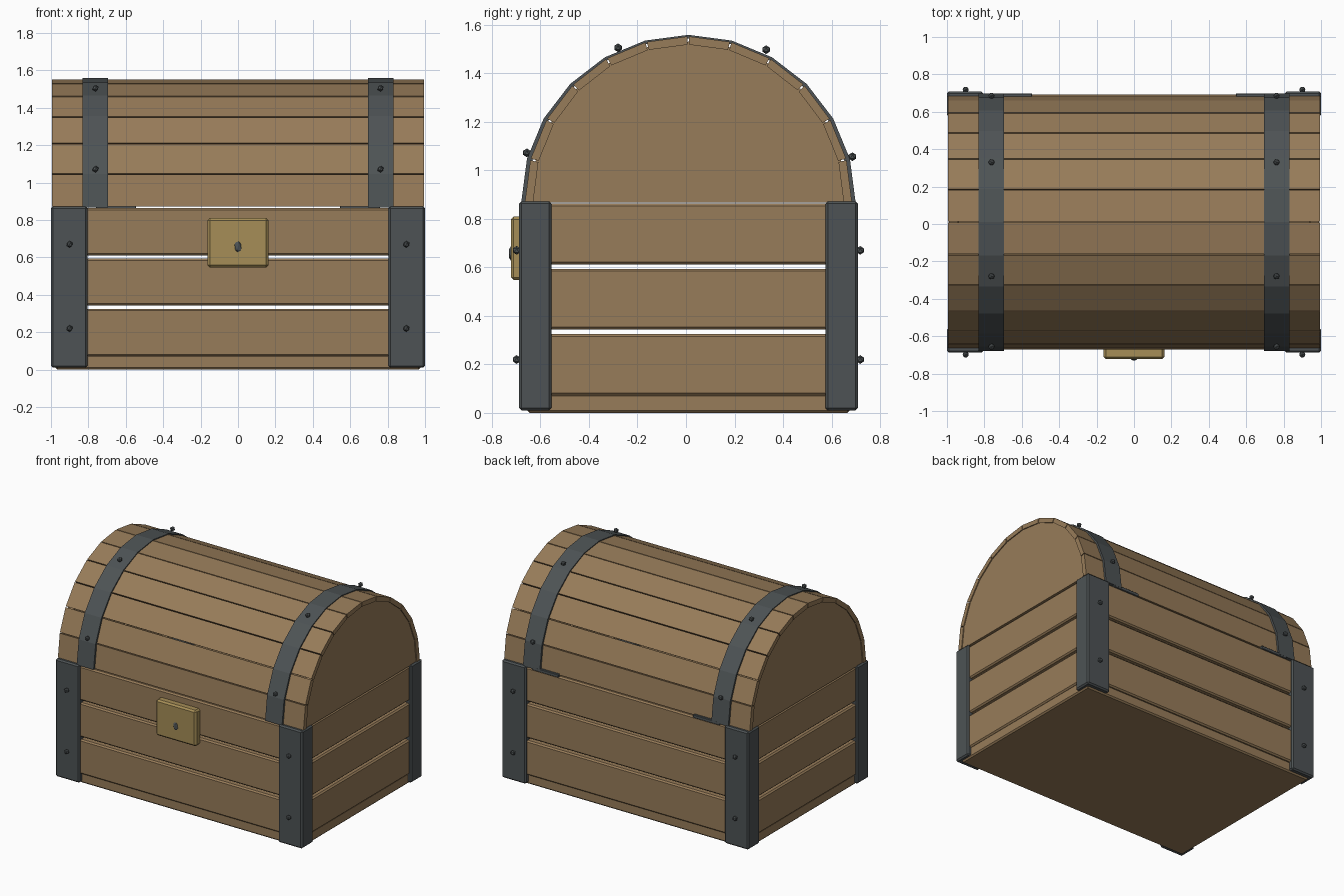
import bpy, bmesh, math
from mathutils import Matrix, Vector

if "Cube" in bpy.data.objects:
    bpy.data.objects.remove(bpy.data.objects["Cube"])

CY = 0.01      # depth centre of the body
LZ = 0.868     # height of the lid's base line


def material(name, rgb):
    m = bpy.data.materials.new(name)
    m.diffuse_color = (*rgb, 1)
    m.use_nodes = True
    m.node_tree.nodes["Principled BSDF"].inputs["Base Color"].default_value = m.diffuse_color
    return m


WOOD = material("brown wood", (0.31, 0.20, 0.10))
STEEL = material("dark steel", (0.075, 0.086, 0.09))
BRASS = material("dull brass", (0.38, 0.27, 0.095))


def finish(bm, name, mat):
    bmesh.ops.recalc_face_normals(bm, faces=bm.faces)
    me = bpy.data.meshes.new(name)
    bm.to_mesh(me)
    bm.free()
    me.materials.append(mat)
    ob = bpy.data.objects.new(name, me)
    bpy.context.collection.objects.link(ob)
    return ob


def box(name, lo, hi, mat, bevel=0.01):
    bm = bmesh.new()
    size = [h - l for l, h in zip(lo, hi)]
    mid = [(h + l) / 2 for l, h in zip(lo, hi)]
    bmesh.ops.create_cube(bm, size=1, matrix=Matrix.Translation(mid) @ Matrix.Diagonal((*size, 1)))
    if bevel:
        bmesh.ops.bevel(bm, geom=bm.edges[:], offset=bevel, segments=1, affect='EDGES')
    return finish(bm, name, mat)


def extrude_x(name, profile, x0, x1, mat):
    """Solid from a (y, z) outline, running from x0 to x1."""
    bm = bmesh.new()
    f = bm.faces.new([bm.verts.new((x0, y, z)) for y, z in profile])
    new = bmesh.ops.extrude_face_region(bm, geom=[f])["geom"]
    bmesh.ops.translate(bm, vec=(x1 - x0, 0, 0),
                        verts=[v for v in new if isinstance(v, bmesh.types.BMVert)])
    return finish(bm, name, mat)


def stud(name, pos, scale):
    bm = bmesh.new()
    bmesh.ops.create_icosphere(bm, subdivisions=1, radius=1,
                               matrix=Matrix.Translation(pos) @ Matrix.Diagonal((*scale, 1)))
    return finish(bm, name, STEEL)


def arc(a, b, steps=12):
    return [Vector((CY - a * math.cos(math.pi * i / steps),
                    LZ + b * math.sin(math.pi * i / steps))) for i in range(steps + 1)]


# Floor
box("floor", (-0.975, CY - 0.665, 0), (0.975, CY + 0.665, 0.08), WOOD)

# Wall planks with open gaps between the rows
for i, (z0, z1) in enumerate([(0.072, 0.325), (0.343, 0.594), (0.611, 0.863)]):
    for s, side in ((-1, "front"), (1, "back")):
        y0, y1 = sorted((CY + s * 0.63, CY + s * 0.682))
        box(f"{side}_plank_{i}", (-0.97, y0, z0), (0.97, y1, z1), WOOD)
    for s, side in ((-1, "left"), (1, "right")):
        x0, x1 = sorted((s * 0.935, s * 0.985))
        box(f"{side}_plank_{i}", (x0, CY - 0.66, z0), (x1, CY + 0.66, z1), WOOD)

# Corner posts with studs
for sx in (-1, 1):
    for sy in (-1, 1):
        x0, x1 = sorted((sx * 0.805, sx * 1.0))
        y0, y1 = sorted((CY + sy * 0.565, CY + sy * 0.698))
        box("corner_post", (x0, y0, 0.01), (x1, y1, 0.872), STEEL)
        for z in (0.22, 0.67):
            stud("corner_stud", (sx * 0.90, CY + sy * 0.708, z), (0.018, 0.018, 0.018))

# Lid planks: one per arc segment, with fine joints
outer, inner = arc(0.674, 0.684), arc(0.64, 0.65)
for i in range(12):
    o0, o1, n0, n1 = outer[i], outer[i + 1], inner[i], inner[i + 1]
    g = 0.018
    extrude_x("lid_plank", [o0.lerp(o1, g), o0.lerp(o1, 1 - g), n0.lerp(n1, 1 - g), n0.lerp(n1, g)],
              -0.995, 0.995, WOOD)

# Lid end panels
for s in (-1, 1):
    extrude_x("lid_end", arc(0.652, 0.662), s * 0.94, s * 0.988, WOOD)

# Lid straps with studs
for s in (-1, 1):
    extrude_x("lid_strap", arc(0.689, 0.690) + arc(0.665, 0.676)[::-1], s * 0.695, s * 0.832, STEEL)
    for y, z in ((-0.656, 1.072), (-0.28, 1.505), (0.33, 1.497), (0.686, 1.056)):
        stud("strap_stud", (s * 0.762, y, z), (0.018, 0.018, 0.018))
    # Hinge plate at the back
    x0, x1 = sorted((s * 0.545, s * 0.76))
    box("hinge", (x0, 0.675, 0.856), (x1, 0.698, 0.88), STEEL, 0.003)

# Lock plate and keyhole
box("lock_plate", (-0.163, -0.722, 0.547), (0.163, -0.66, 0.81), BRASS, 0.012)
stud("keyhole", (0, -0.716, 0.657), (0.023, 0.016, 0.038))
